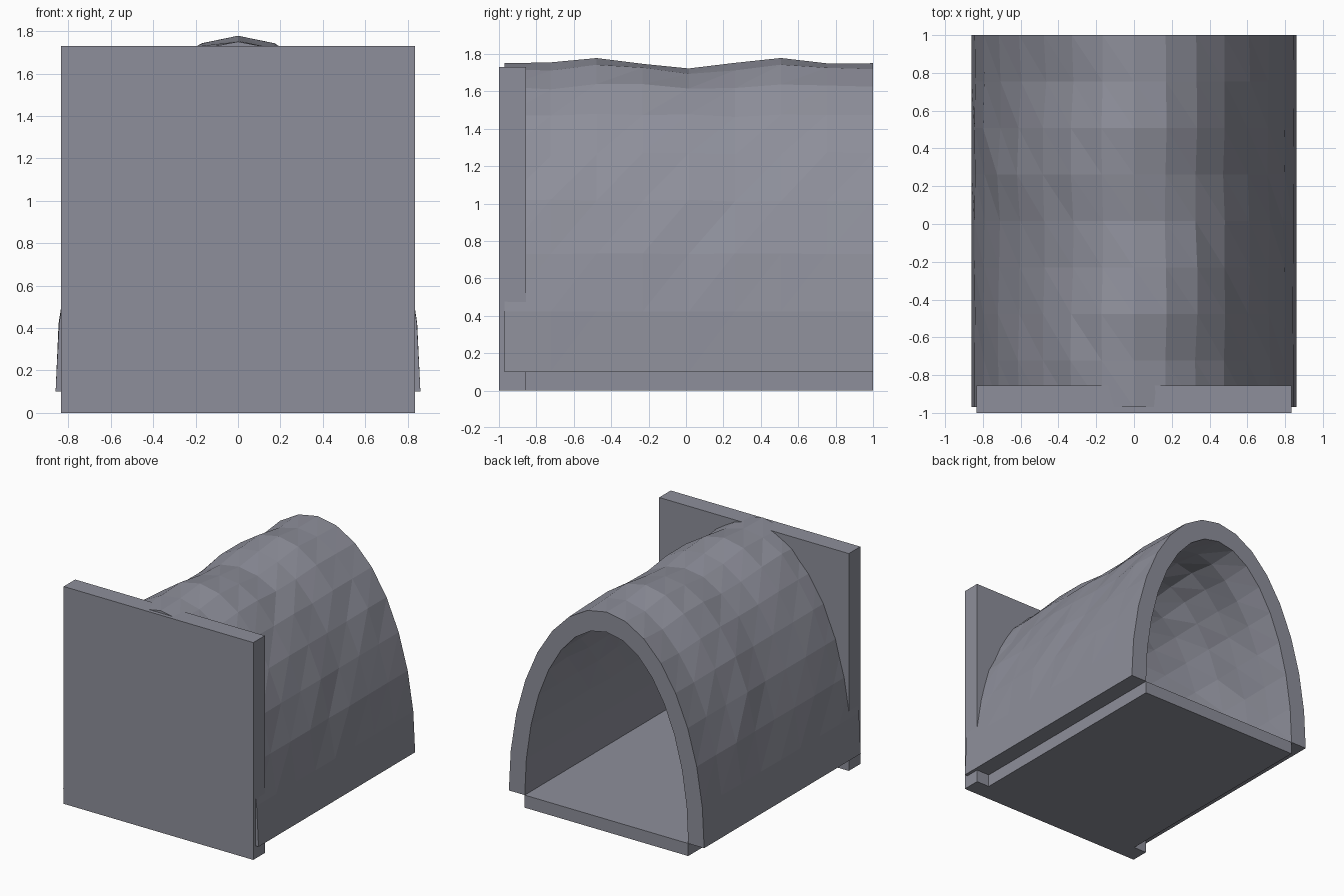
import bpy, bmesh, math, random

cube = bpy.data.objects.get("Cube")
if cube:
    bpy.data.objects.remove(cube, do_unlink=True)

random.seed(7)

stone = bpy.data.materials.new("slate_grey")
stone.use_nodes = True
COLOUR = (0.27, 0.275, 0.325, 1)
stone.diffuse_color = COLOUR
stone.node_tree.nodes["Principled BSDF"].inputs["Base Color"].default_value = COLOUR


def finish(name, bm):
    bmesh.ops.recalc_face_normals(bm, faces=bm.faces)
    mesh = bpy.data.meshes.new(name)
    bm.to_mesh(mesh)
    bm.free()
    mesh.materials.append(stone)
    obj = bpy.data.objects.new(name, mesh)
    bpy.context.collection.objects.link(obj)
    return obj


def box(name, low, high):
    bm = bmesh.new()
    bmesh.ops.create_cube(bm, size=1)
    for v in bm.verts:
        for k in range(3):
            v.co[k] = low[k] if v.co[k] < 0 else high[k]
    return finish(name, bm)


# Floor slab and the wall that closes the front end
FLOOR = 0.10
box("floor_slab", (-0.72, -0.86, 0), (0.72, 1, FLOOR))
box("front_wall", (-0.835, -1, 0), (0.835, -0.855, 1.73))

# Rough rock vault: an elliptical arch swept along y, with uneven rings
SEGS, ROWS = 16, 8
Y0, Y1 = -0.97, 1.0
bm = bmesh.new()
outer, inner = [], []
for j in range(ROWS + 1):
    y = Y0 + (Y1 - Y0) * j / ROWS
    rough = 0 if j in (0, ROWS) else 1
    outer.append([])
    inner.append([])
    for i in range(SEGS + 1):
        a = math.pi * i / SEGS
        c, s = math.cos(a), math.sin(a)
        # Bumps fade out towards the foot of the vault and at both ends
        wave = 0.028 * s ** 4 * math.cos(math.tau * (y - 0.5) + 2 * (a - math.pi / 2))
        bump = rough * (wave + random.uniform(-0.018, 0.018) * s * (1 - s ** 8))
        outer[j].append(bm.verts.new(((0.86 + bump) * c, y, FLOOR + (1.65 + bump) * s)))
        inner[j].append(bm.verts.new(((0.72 + bump) * c, y, FLOOR + (1.49 + bump) * s)))

# Both skins, split along the same spiralling diagonal
for skin in (outer, inner):
    for j in range(ROWS):
        for i in range(SEGS):
            p, q = skin[j][i], skin[j + 1][i + 1]
            bm.faces.new((p, skin[j][i + 1], q))
            bm.faces.new((p, q, skin[j + 1][i]))
# End rims
for j in (0, ROWS):
    for i in range(SEGS):
        bm.faces.new((outer[j][i], outer[j][i + 1], inner[j][i + 1], inner[j][i]))
# Flat feet
for i in (0, SEGS):
    for j in range(ROWS):
        bm.faces.new((outer[j][i], outer[j + 1][i], inner[j + 1][i], inner[j][i]))
finish("rock_vault", bm)
